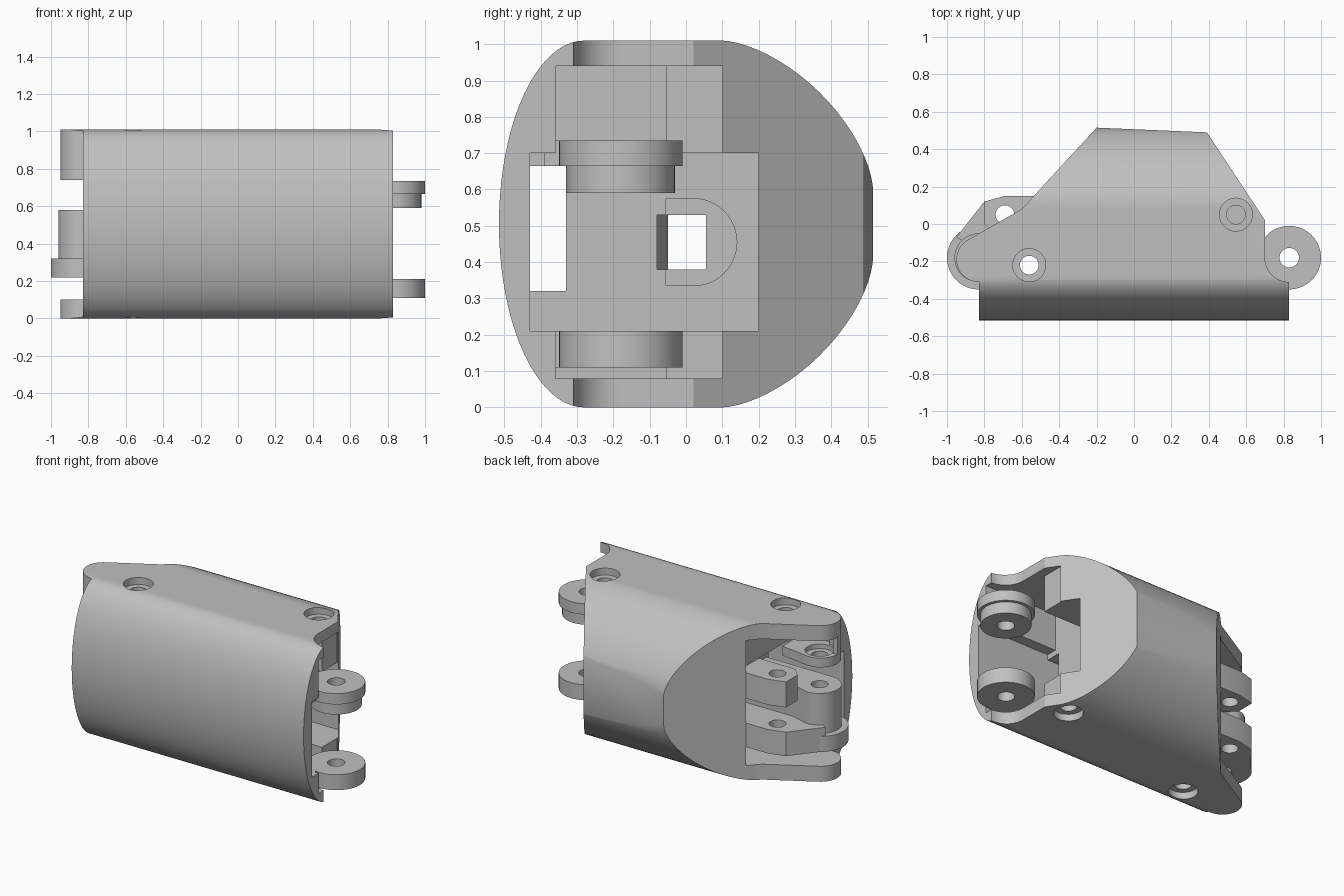
import bpy, bmesh
from math import sin, cos, pi, radians
from mathutils import Vector

old = bpy.data.objects.get("Cube")
if old:
    bpy.data.objects.remove(old, do_unlink=True)

grey = bpy.data.materials.new("light grey plastic")
grey.use_nodes = True
colour = (0.53, 0.53, 0.53, 1)
grey.diffuse_color = colour
grey.node_tree.nodes["Principled BSDF"].inputs["Base Color"].default_value = colour

H = 1.01                      # body height
HINGE_Y = -0.18               # both hinge axes
LEFT, RIGHT = 0.83, -0.83     # hinge x positions


def prism(name, loop, offset):
    """Extrude a closed loop of 3D points by an offset."""
    bm = bmesh.new()
    face = bm.faces.new([bm.verts.new(p) for p in loop])
    out = bmesh.ops.extrude_face_region(bm, geom=[face])
    moved = [v for v in out["geom"] if isinstance(v, bmesh.types.BMVert)]
    bmesh.ops.translate(bm, vec=offset, verts=moved)
    bmesh.ops.recalc_face_normals(bm, faces=bm.faces)
    mesh = bpy.data.meshes.new(name)
    bm.to_mesh(mesh)
    bm.free()
    mesh.materials.append(grey)
    obj = bpy.data.objects.new(name, mesh)
    bpy.context.collection.objects.link(obj)
    return obj


def plate(name, outline, z0, z1):
    return prism(name, [Vector((x, y, z0)) for x, y in outline], Vector((0, 0, z1 - z0)))


def box(name, x0, x1, y0, y1, z0, z1):
    return plate(name, [(x0, y0), (x1, y0), (x1, y1), (x0, y1)], z0, z1)


def arc(cx, cy, r, a0, a1, n=24):
    return [(cx + r * cos(radians(a0 + (a1 - a0) * i / n)),
             cy + r * sin(radians(a0 + (a1 - a0) * i / n))) for i in range(n + 1)]


def disc(name, x, y, r, z0, z1):
    return plate(name, arc(x, y, r, 0, 360, 40)[:-1], z0, z1)


def combine(obj, other, operation):
    mod = obj.modifiers.new(operation.lower(), "BOOLEAN")
    mod.operation, mod.object, mod.solver = operation, other, "EXACT"
    bpy.context.view_layer.objects.active = obj
    bpy.ops.object.modifier_apply(modifier=mod.name)
    bpy.data.objects.remove(other, do_unlink=True)


def cut(obj, *cutters):
    for c in cutters:
        combine(obj, c, "DIFFERENCE")


def finish(obj):
    bpy.ops.object.select_all(action="DESELECT")
    obj.select_set(True)
    bpy.context.view_layer.objects.active = obj
    bpy.ops.object.shade_smooth_by_angle(angle=radians(25))


# Body: rounded front, flatter curve behind, limited by the plan outline
n = 20
turn = [i * pi / 2 / n for i in range(n + 1)]
half = [(-0.28 - 0.235 * cos(t), 0.505 - 0.505 * sin(t)) for t in turn]
half += [(0.1 + 0.415 * sin(t) ** 1.25, 0.41 - 0.41 * max(cos(t), 0) ** 1.25) for t in turn]
section = half + [(y, H - z) for y, z in reversed(half[1:])]
body = prism("body_shell", [Vector((-1.1, y, z)) for y, z in section], Vector((2.2, 0, 0)))
plan = [(-0.83, -0.6), (0.83, -0.6)]
plan += arc(LEFT, HINGE_Y, 0.13, 270, 180, 14)
plan += [(0.70, 0.02), (0.39, 0.49), (-0.2, 0.515), (-0.6, 0.08)]
plan += arc(RIGHT, -0.19, 0.12, 118, 270, 20)
combine(body, plate("plan_block", plan, -0.1, 1.1), "INTERSECT")

# Left end cavity, with its deeper middle and shallow recess
cut(body,
    box("cutter", 0.3, 1.2, -0.36, -0.055, 0.08, 0.94),
    box("cutter", 0.3, 1.2, -0.43, 0.2, 0.21, 0.70),
    box("cutter", 0.64, 1.2, -0.3, 0.1, 0.08, 0.94))
# Right end cavity, shallower above
cut(body,
    box("cutter", -1.2, -0.48, -0.34, 0.15, 0.10, 0.91),
    box("cutter", -1.2, -0.36, -0.34, 0.15, 0.10, 0.70),
    box("cutter", -1.2, -0.36, -0.43, 0.0, 0.21, 0.70))
# Channels through the middle, the rear one opening into a round-sided recess
recess = [Vector((0.1, y, z)) for y, z in
          [(-0.055, 0.335)] + arc(0.02, 0.455, 0.12, -90, 90) + [(-0.055, 0.575)]]
cut(body,
    box("cutter", -1.2, 1.2, -0.43, -0.33, 0.32, 0.665),
    box("cutter", -1.2, 1.2, -0.08, 0.055, 0.38, 0.53),
    prism("cutter", recess, Vector((0.6, 0, 0))))
# Screw holes with counterbores on the upper and lower plates
for x, y in [(-0.56, -0.22), (0.545, 0.05)]:
    for z in (0, H):
        cut(body, disc("cutter", x, y, 0.088, z - 0.045, z + 0.045))
        cut(body, disc("cutter", x, y, 0.05, z - 0.15, z + 0.15))
finish(body)

# Left hinge lugs: round ears, joined to the front wall by short necks
for name, r, z0, z1 in [("lower_left_lug", 0.17, 0.11, 0.21),
                        ("upper_left_lug", 0.17, 0.665, 0.735),
                        ("upper_left_lug_step", 0.15, 0.59, 0.665)]:
    lug = disc(name, LEFT, HINGE_Y, r, z0, z1)
    if r > 0.16:
        combine(lug, box("neck", 0.69, 0.80, -0.39, -0.22, z0, z1), "UNION")
    cut(lug, disc("cutter", LEFT, HINGE_Y, 0.052, 0, 1))
    finish(lug)

# Right hinge knuckle and its wider flange
for name, r, z0, z1 in [("right_knuckle", 0.13, 0.32, 0.58),
                        ("right_knuckle_flange", 0.17, 0.22, 0.32)]:
    outline = arc(RIGHT, HINGE_Y, r, 90, 270) + [(-0.34, HINGE_Y - r), (-0.34, -0.085), (-0.7, -0.085)]
    knuckle = plate(name, outline, z0, z1)
    cut(knuckle, disc("cutter", RIGHT, HINGE_Y, 0.05, 0, 1),
        disc("cutter", -0.56, -0.22, 0.05, 0, 1))
    finish(knuckle)

# Paired tendon plates behind the knuckle, with a gap between them
lower = [(-0.34, 0.15), (-0.69, 0.15), (-0.8, 0.12), (-0.95, -0.07), (-0.9, -0.1), (-0.34, -0.1)]
upper = lower[:3] + [(-0.8, 0.0), (-0.74, -0.06), (-0.34, -0.06)]
for name, outline, z0, z1 in [("lower_tendon_plate", lower, 0.22, 0.375),
                              ("upper_tendon_plate", upper, 0.535, 0.70)]:
    guide = plate(name, outline, z0, z1)
    cut(guide, disc("cutter", -0.69, 0.05, 0.05, 0, 1))
    finish(guide)

# Upper right pivot seat with its rim and support
seat = plate("pivot_seat", arc(RIGHT, -0.19, 0.12, 90, 270) + [(-0.62, -0.31), (-0.62, -0.1)], 0.74, 0.80)
cut(seat, disc("cutter", RIGHT, HINGE_Y, 0.05, 0, 1), disc("cutter", RIGHT, HINGE_Y, 0.085, 0.77, 1))
finish(seat)
rim = arc(RIGHT, -0.19, 0.12, 180, 270, 12) + arc(RIGHT, -0.19, 0.09, 270, 180, 12)
finish(plate("pivot_rim", rim, 0.79, 0.915))
box("pivot_support", -0.72, -0.47, -0.36, -0.29, 0.74, 0.92)
